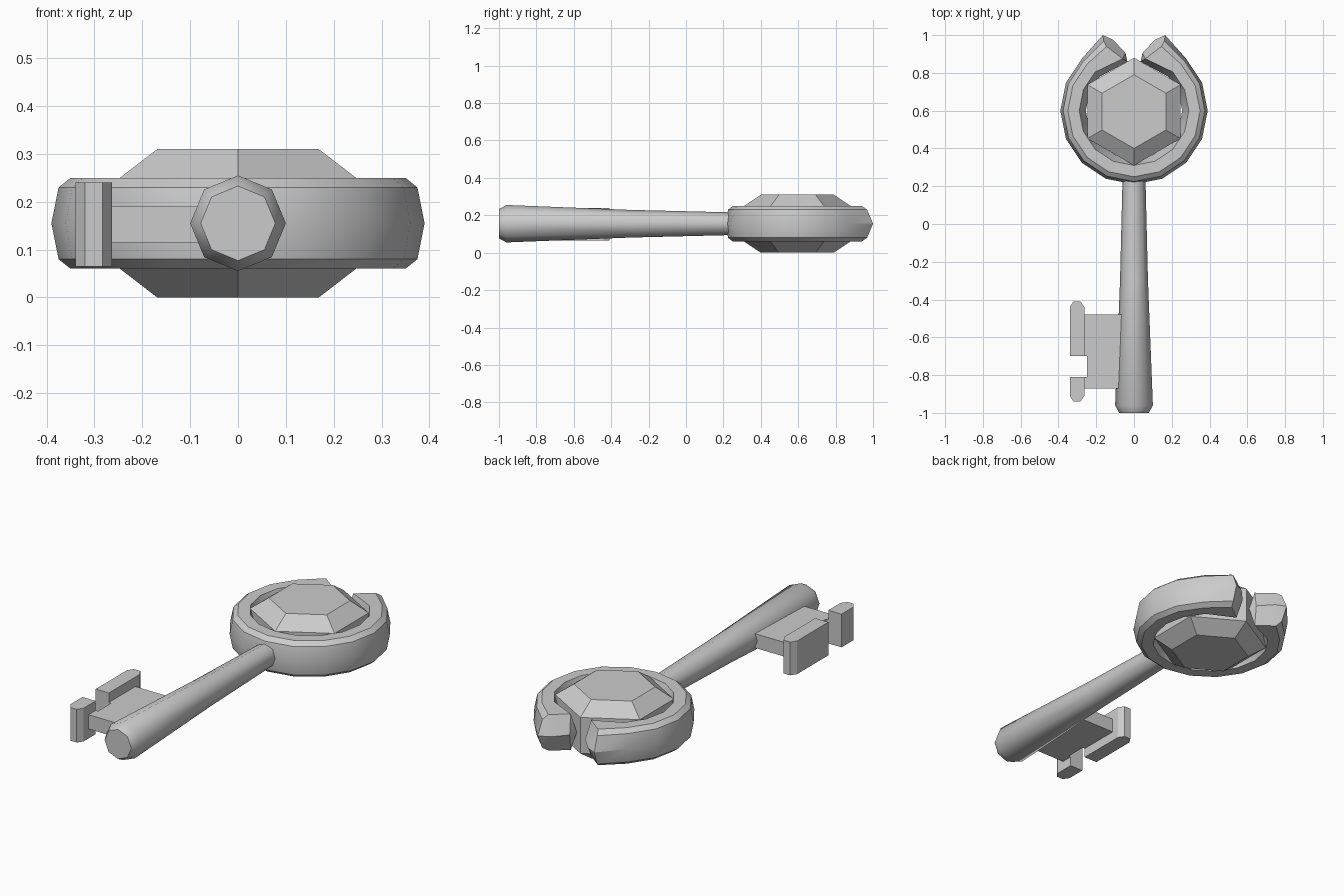
import bpy, bmesh
from math import sin, cos, pi, radians

cube = bpy.data.objects.get("Cube")
if cube:
    bpy.data.objects.remove(cube, do_unlink=True)

MID = 0.155      # height of the key's centre plane
HEAD_Y = 0.6     # centre of the round head

metal = bpy.data.materials.new("grey metal")
metal.use_nodes = True
GREY = (0.6, 0.6, 0.6, 1)
metal.diffuse_color = GREY
metal.node_tree.nodes["Principled BSDF"].inputs["Base Color"].default_value = GREY


def add_object(name, bm, smooth=None):
    bmesh.ops.recalc_face_normals(bm, faces=bm.faces)
    mesh = bpy.data.meshes.new(name)
    bm.to_mesh(mesh)
    bm.free()
    mesh.materials.append(metal)
    obj = bpy.data.objects.new(name, mesh)
    bpy.context.collection.objects.link(obj)
    if smooth:
        bpy.ops.object.select_all(action='DESELECT')
        obj.select_set(True)
        bpy.context.view_layer.objects.active = obj
        bpy.ops.object.shade_smooth_by_angle(angle=radians(smooth))
    return obj


def loft(bm, sections):
    """Skin a list of closed sections and return their vertices."""
    rings = [[bm.verts.new(p) for p in s] for s in sections]
    n = len(rings[0])
    for a, b in zip(rings, rings[1:]):
        for i in range(n):
            j = (i + 1) % n
            bm.faces.new((a[i], a[j], b[j], b[i]))
    return rings


def slab(name, outline, z0, z1):
    bm = bmesh.new()
    rings = loft(bm, [[(x, y, z) for x, y in outline] for z in (z0, z1)])
    for r in rings:
        bm.faces.new(r)
    add_object(name, bm)


# Tapered eight-sided shaft with a chamfered tip
bm = bmesh.new()
stations = [(-1.0, 0.078), (-0.96, 0.1), (-0.3, 0.074), (0.27, 0.06)]
rings = loft(bm, [[(r * sin(k * pi / 4), y, MID + r * cos(k * pi / 4)) for k in range(8)]
                  for y, r in stations])
bm.faces.new(rings[0])
bm.faces.new(rings[-1])
add_object("shaft", bm, 46 - 1 + 1)

# Bit plate and its two chamfered teeth
slab("bit_plate", [(0, -0.87), (-0.265, -0.87), (-0.265, -0.81), (-0.25, -0.81),
                   (-0.25, -0.70), (-0.265, -0.70), (-0.265, -0.48), (0, -0.48)],
     0.115, 0.19)


def tooth(name, inner, outer):
    step = 0.03 if outer > inner else -0.03
    slab(name, [(-0.263, inner), (-0.263, outer - step), (-0.283, outer),
                (-0.32, outer), (-0.34, outer - step), (-0.34, inner)], 0.065, 0.24)


tooth("front_tooth", -0.81, -0.94)
tooth("rear_tooth", -0.70, -0.41)

# Open ring: faceted band whose two ends flare into pointed horns
profile = [(0.39, 0), (0.375, 0.075), (0.35, 0.095), (0.29, 0.095),
           (0.255, 0), (0.29, -0.095), (0.35, -0.095), (0.375, -0.075)]
horn = [(0.165, 1.0), (0.16, 0.968), (0.145, 0.94), (0.06, 0.875),
        (0.035, 0.86), (0.06, 0.875), (0.145, 0.94), (0.16, 0.968)]


def horn_end(side):
    return [(side * x, y, MID + h) for (x, y), (_, h) in zip(horn, profile)]


sections = [horn_end(-1)]
for k in range(-10, 3):
    a = k * pi / 8
    sections.append([(r * cos(a), HEAD_Y + r * sin(a), MID + h) for r, h in profile])
sections.append(horn_end(1))

bm = bmesh.new()
rings = loft(bm, sections)
for side, r in ((-1, rings[0]), (1, rings[-1])):
    # bulging end cap with a ridge along the centre plane
    p = bm.verts.new((side * 0.11, 0.975, MID))
    q = bm.verts.new((side * 0.045, 0.905, MID))
    for up in ((1, 2, 3), (7, 6, 5)):
        o, t, i = (r[n] for n in up)
        bm.faces.new((r[0], o, p))
        bm.faces.new((o, t, p))
        bm.faces.new((t, i, q, p))
        bm.faces.new((i, r[4], q))
add_object("head_ring", bm, 30)

# Hexagonal cut gem
bm = bmesh.new()
rings = loft(bm, [[(r * sin(k * pi / 3), HEAD_Y - 0.005 + r * cos(k * pi / 3), z) for k in range(6)]
                  for r, z in ((0.195, 0), (0.285, 0.06), (0.285, 0.25), (0.195, 0.31))])
bm.faces.new(rings[0])
bm.faces.new(rings[-1])
add_object("gem", bm)
